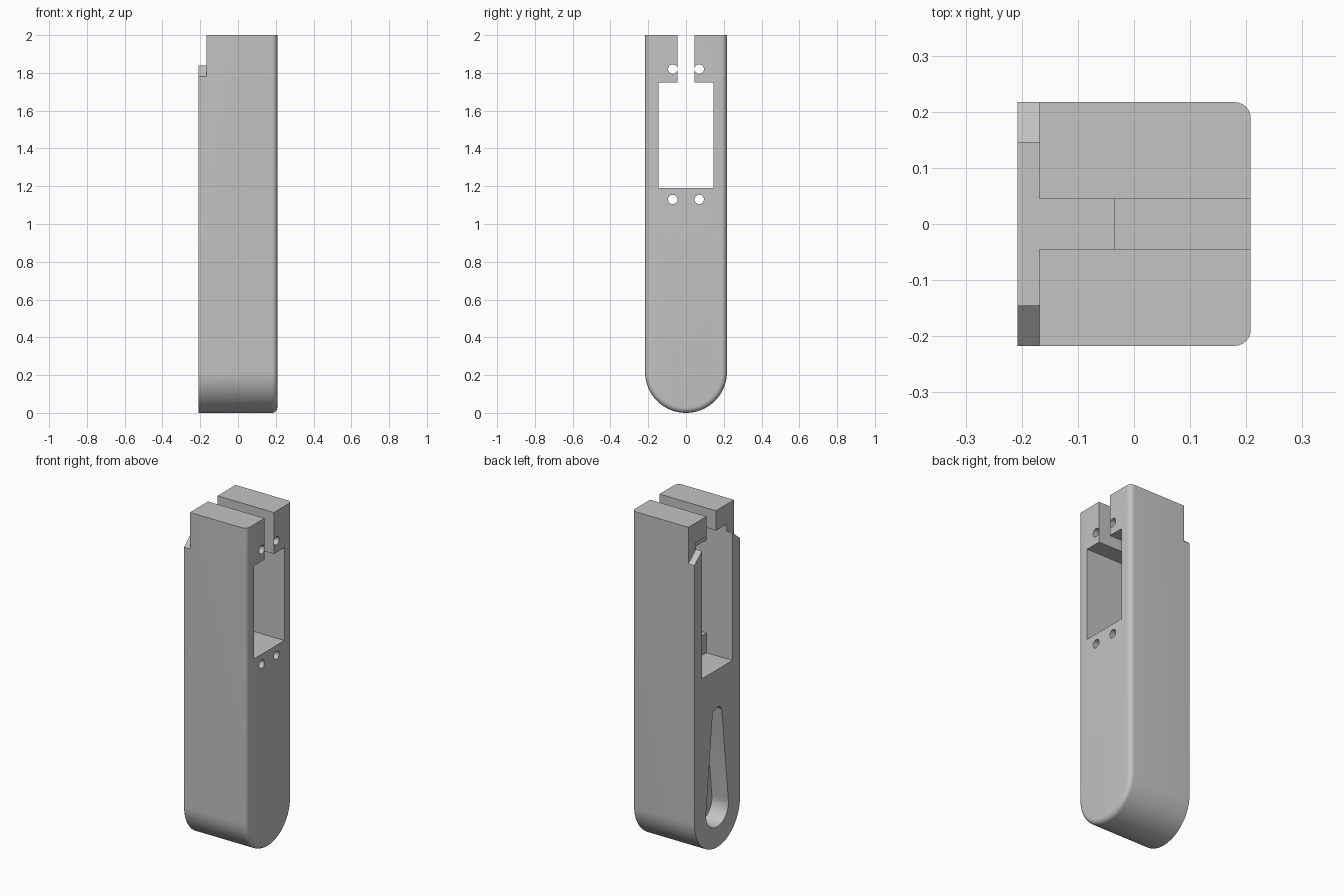
import bpy
import bmesh
from math import pi, asin, sin, cos, radians

cube = bpy.data.objects.get("Cube")
if cube:
    bpy.data.objects.remove(cube, do_unlink=True)

BACK, FRONT = -0.208, 0.208     # plain face and rounded face along x
HALF = 0.217                    # half width, also the radius of the bottom end
FLANGE = -0.035                 # rear side of the mounting flange

grey = bpy.data.materials.new("plain grey")
grey.use_nodes = True
colour = (0.55, 0.55, 0.55, 1)
grey.diffuse_color = colour
grey.node_tree.nodes["Principled BSDF"].inputs["Base Color"].default_value = colour


def arc(y, z, r, start, end, steps):
    """Points of an arc in the yz plane."""
    angles = [start + (end - start) * i / steps for i in range(steps + 1)]
    return [(y + r * cos(a), z + r * sin(a)) for a in angles]


def rect(y, z0, z1):
    return [(-y, z0), (y, z0), (y, z1), (-y, z1)]


def prism(name, outline, x0, x1, round_edge=0):
    """Extrude a yz outline along x, optionally rounding the rim at x1."""
    bm = bmesh.new()
    face = bm.faces.new([bm.verts.new((x0, y, z)) for y, z in outline])
    grown = bmesh.ops.extrude_face_region(bm, geom=[face])["geom"]
    for v in grown:
        if isinstance(v, bmesh.types.BMVert):
            v.co.x = x1
    bmesh.ops.recalc_face_normals(bm, faces=bm.faces)
    if round_edge:
        rim = [e for e in bm.edges if all(abs(v.co.x - x1) < 1e-5 for v in e.verts)]
        bmesh.ops.bevel(bm, geom=rim, offset=round_edge, segments=6,
                        profile=0.5, affect='EDGES')
    mesh = bpy.data.meshes.new(name)
    bm.to_mesh(mesh)
    bm.free()
    obj = bpy.data.objects.new(name, mesh)
    bpy.context.collection.objects.link(obj)
    mesh.materials.append(grey)
    return obj


def cut(target, outline, x0, x1):
    """Subtract a prism from the target and discard it."""
    cutter = prism("cutter", outline, x0, x1)
    cutter.hide_render = True
    mod = target.modifiers.new("cut", 'BOOLEAN')
    mod.operation = 'DIFFERENCE'
    mod.solver = 'EXACT'
    mod.object = cutter
    bpy.context.view_layer.objects.active = target
    bpy.ops.object.modifier_apply(modifier=mod.name)
    bpy.data.objects.remove(cutter, do_unlink=True)


# Long body with a round bottom end, made too tall and trimmed flat at the top
outline = [(HALF, 2.2), (-HALF, 2.2)] + arc(0, HALF, HALF, pi, 2 * pi, 48)
body = prism("arm_body", outline, BACK, FRONT, round_edge=0.028)
cut(body, rect(0.5, 2.0, 2.5), -0.5, 0.5)

# Rear step at the top, leaving sloped lips on both sides
cut(body, [(-0.3, 1.711), (-0.14, 1.844), (0.14, 1.844), (0.3, 1.711),
           (0.3, 2.3), (-0.3, 2.3)], -0.5, -0.168)

# Rear pocket, window through the flange, and slot open to the top
cut(body, rect(0.145, 1.07, 1.88), -0.5, FLANGE)
cut(body, rect(0.145, 1.19, 1.75), -0.1, 0.5)
cut(body, rect(0.045, 1.70, 2.3), -0.5, 0.5)

# Screw holes above and below the window
for z in (1.13, 1.82):
    for y in (-0.07, 0.07):
        cut(body, arc(y, z, 0.025, 0, 2 * pi, 24)[:-1], -0.1, 0.5)

# Tapered blind recess low on the rear face
big, small, low, high = 0.107, 0.045, 0.23, 0.80
tilt = asin((big - small) / (high - low))
drop = (arc(0, high, small, tilt, pi - tilt, 16)
        + arc(0, low, big, pi - tilt, 2 * pi + tilt, 32))
cut(body, drop, -0.5, BACK + 0.11)

# Smooth curved surfaces, crisp machined edges
bpy.ops.object.select_all(action='DESELECT')
body.select_set(True)
bpy.context.view_layer.objects.active = body
bpy.ops.object.shade_smooth_by_angle(angle=radians(30))
